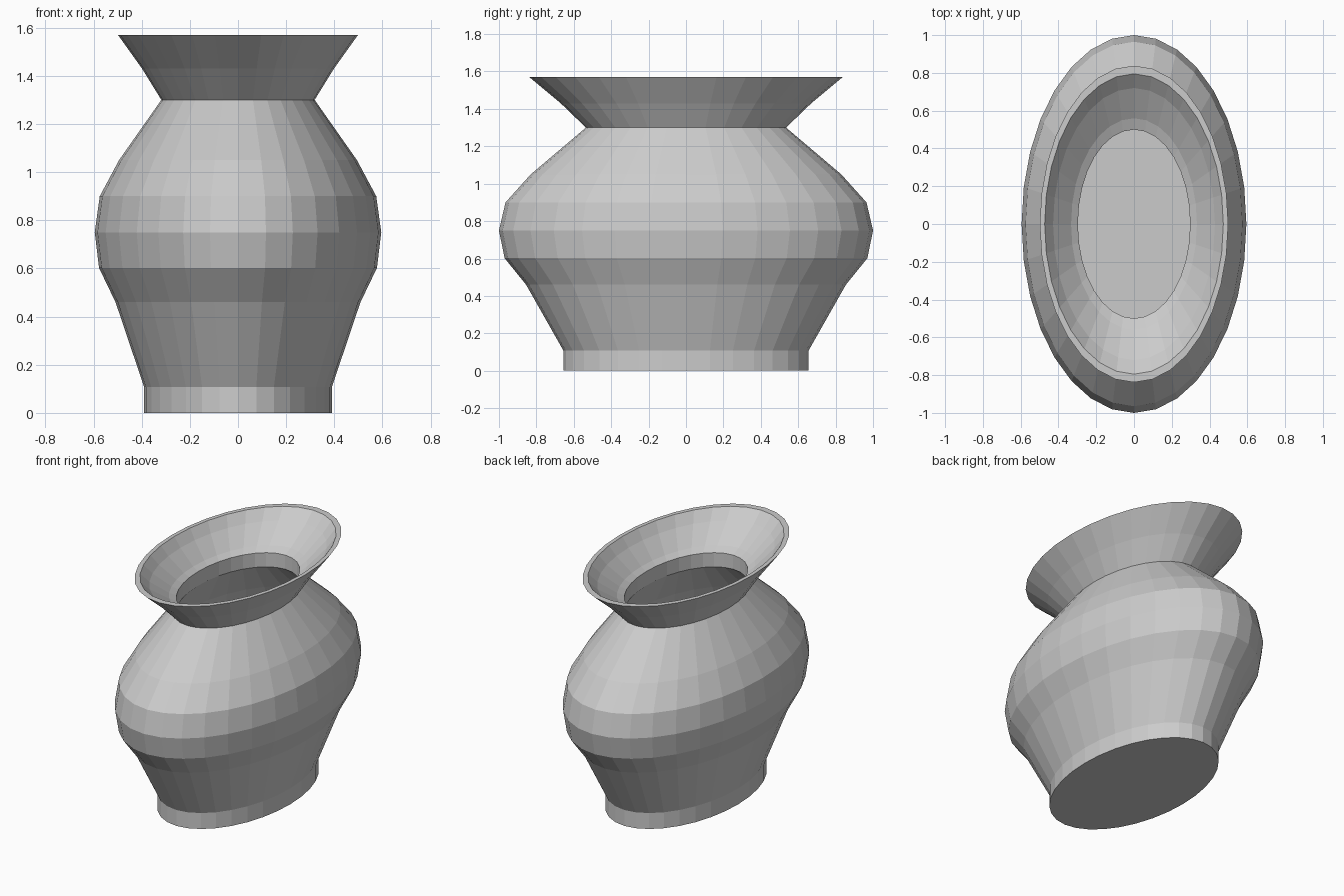
import bpy, bmesh, math

if "Cube" in bpy.data.objects:
    bpy.data.objects.remove(bpy.data.objects["Cube"])

SIDES = 32
SQUASH = 0.595  # width / depth of the oval cross-section

# (depth radius, height): outside from foot to rim, then inside down to the floor
outside = [(0.655, 0), (0.655, 0.107), (0.855, 0.46), (0.97, 0.602), (1.0, 0.75),
           (0.965, 0.9), (0.83, 1.05), (0.535, 1.3), (0.67, 1.43), (0.838, 1.57)]
inside = [(0.795, 1.57), (0.72, 1.505), (0.56, 1.405), (0.5, 1.38), (0.5, 1.285),
          (0.78, 1.04), (0.91, 0.88), (0.945, 0.75), (0.92, 0.62), (0.81, 0.48),
          (0.61, 0.11)]

# Oval vase body: stacked rings bridged with flat faces
bm = bmesh.new()
rings = []
for r, z in outside + inside:
    ring = []
    for i in range(SIDES):
        a = 2 * math.pi * i / SIDES
        ring.append(bm.verts.new((r * SQUASH * math.cos(a), r * math.sin(a), z)))
    rings.append(ring)
for lower, upper in zip(rings, rings[1:]):
    for i in range(SIDES):
        j = (i + 1) % SIDES
        bm.faces.new((lower[i], lower[j], upper[j], upper[i]))

# Underside and inner floor
bm.faces.new(rings[0][::-1])
bm.faces.new(rings[-1])
bmesh.ops.recalc_face_normals(bm, faces=bm.faces[:])

mesh = bpy.data.meshes.new("vase")
bm.to_mesh(mesh)
bm.free()
bpy.context.collection.objects.link(bpy.data.objects.new("vase", mesh))
